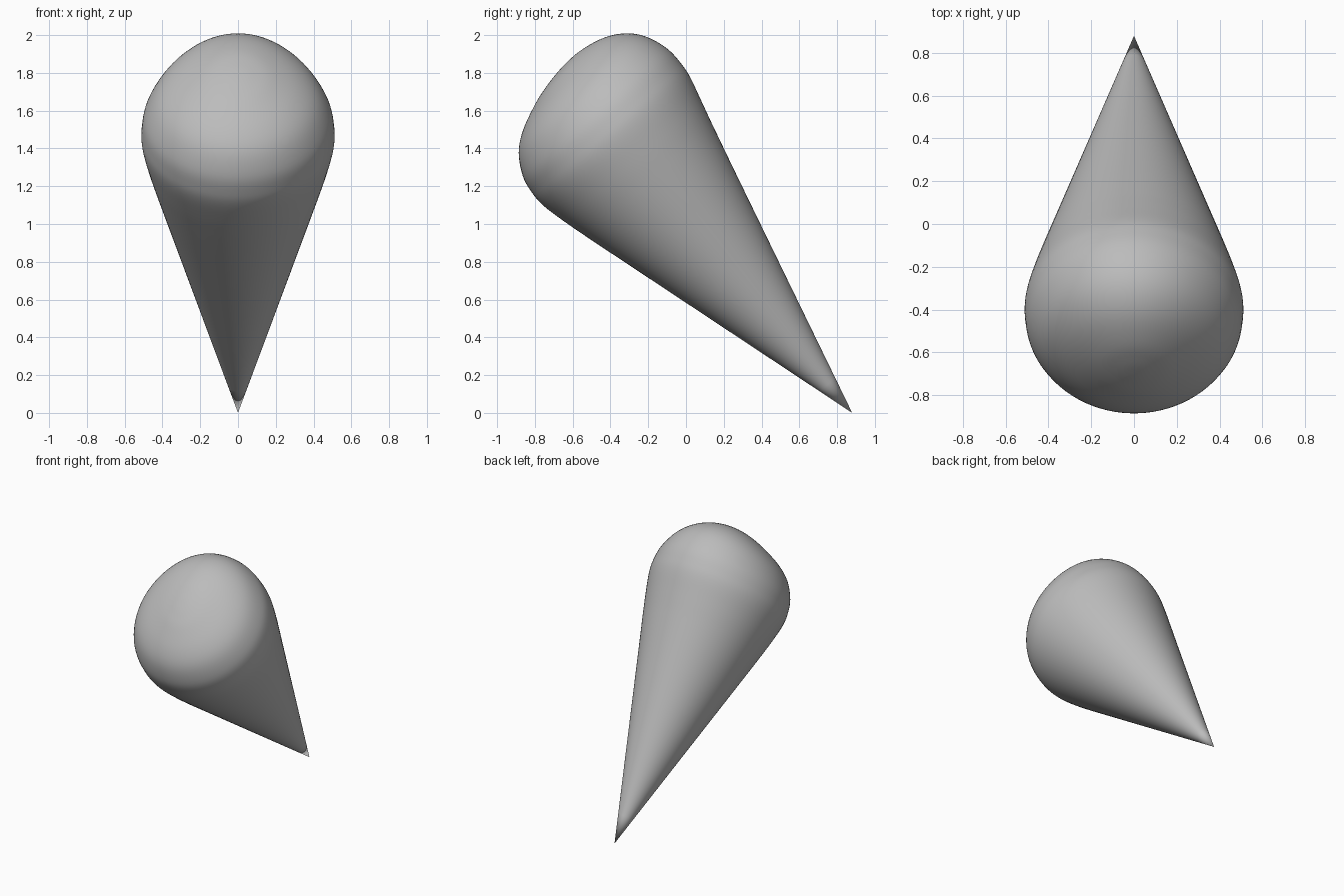
import bpy, bmesh, math
from mathutils import Vector

if "Cube" in bpy.data.objects:
    bpy.data.objects.remove(bpy.data.objects["Cube"], do_unlink=True)

# Plain grey material
grey = bpy.data.materials.new("plain_grey")
grey.use_nodes = True
colour = (0.5, 0.5, 0.5, 1)
grey.diffuse_color = colour
grey.node_tree.nodes["Principled BSDF"].inputs["Base Color"].default_value = colour

# Tilted frame: tip on the ground at the back, axis leaning to the front
TILT = math.radians(48.8)
TIP = Vector((0, 0.88, 0))
AXIS = Vector((0, -math.cos(TILT), math.sin(TILT)))
UP = Vector((0, math.sin(TILT), math.cos(TILT)))

# Half outline of the rounded cap: (radius, distance from tip)
CAP = [(0.437, 1.6), (0.478, 1.76), (0.507, 1.9), (0.508, 1.99), (0.487, 2.09),
       (0.42, 2.2), (0.32, 2.275), (0.18, 2.33), (0.08, 2.35), (0, 2.355)]


def smooth_curve(points, steps=5):
    """Catmull-Rom curve through the points."""
    pts = [Vector(p) for p in points]
    pts = [2 * pts[0] - pts[1]] + pts + [Vector((-pts[-2].x, pts[-2].y))]
    out = []
    for a, b, c, d in zip(pts, pts[1:], pts[2:], pts[3:]):
        for i in range(steps):
            t = i / steps
            out.append(0.5 * (2 * b + (c - a) * t + (2 * a - 5 * b + 4 * c - d) * t ** 2
                              + (3 * b - a - 3 * c + d) * t ** 3))
    return out + [pts[-2]]


# Revolve the straight cone and its cap
cone = [Vector(CAP[0]) * i / 8 for i in range(8)]
profile = cone + smooth_curve(CAP)
bm = bmesh.new()
verts = [bm.verts.new((p.x, 0, p.y)) for p in profile]
edges = [bm.edges.new(pair) for pair in zip(verts, verts[1:])]
bmesh.ops.spin(bm, geom=verts + edges, cent=(0, 0, 0), axis=(0, 0, 1),
               angle=math.tau, steps=96, use_duplicate=False)
bmesh.ops.remove_doubles(bm, verts=bm.verts, dist=0.0005)
bmesh.ops.recalc_face_normals(bm, faces=bm.faces)
bm.normal_update()

# Soft swelling on the upper side of the cap, then lean the body over
swell = Vector((0, 0.36, 2.31))
normals = [v.normal.copy() for v in bm.verts]
for v, n in zip(bm.verts, normals):
    push = 0.08 * math.exp(-((v.co - swell).length / 0.35) ** 2)
    p = v.co + n * push
    v.co = TIP + Vector((p.x, 0, 0)) + UP * p.y + AXIS * p.z
bmesh.ops.recalc_face_normals(bm, faces=bm.faces)

mesh = bpy.data.meshes.new("rounded_cone")
bm.to_mesh(mesh)
bm.free()
body = bpy.data.objects.new("rounded_cone", mesh)
bpy.context.collection.objects.link(body)
mesh.materials.append(grey)
bpy.ops.object.select_all(action="DESELECT")
body.select_set(True)
bpy.context.view_layer.objects.active = body
bpy.ops.object.shade_smooth_by_angle(angle=math.radians(50))
